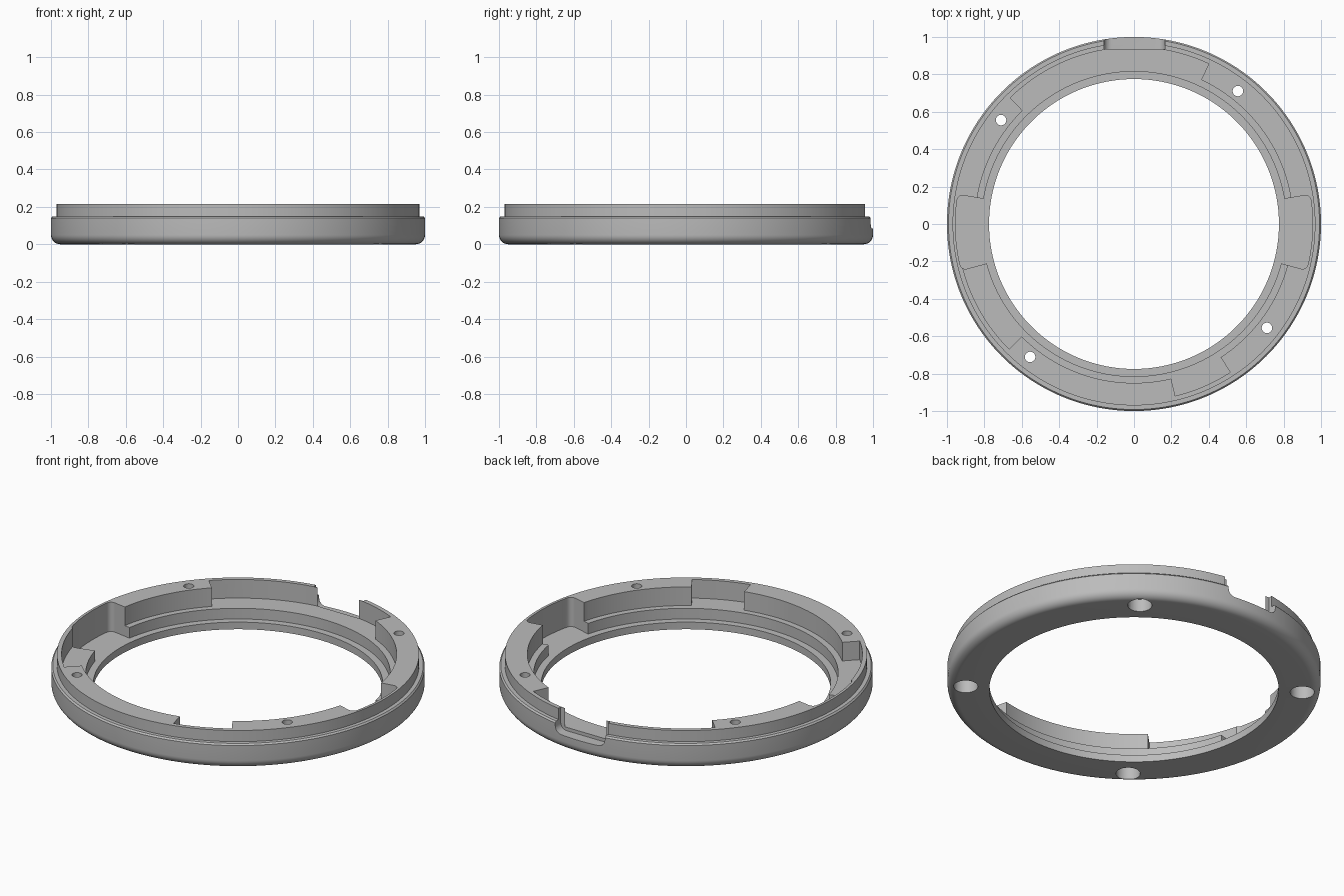
import bpy, bmesh, math
from mathutils import Vector

cube = bpy.data.objects.get("Cube")
if cube:
    bpy.data.objects.remove(cube, do_unlink=True)

TOP, LEDGE, LIP = 0.215, 0.105, 0.042   # heights of rim, ledge and inner lip
WALL = 0.945                            # inside radius of the thin outer wall

grey = bpy.data.materials.new("mid grey")
grey.use_nodes = True
grey.diffuse_color = (0.5, 0.5, 0.5, 1)
grey.node_tree.nodes["Principled BSDF"].inputs["Base Color"].default_value = (0.5, 0.5, 0.5, 1)


def make_object(name, bm):
    bmesh.ops.recalc_face_normals(bm, faces=bm.faces)
    mesh = bpy.data.meshes.new(name)
    bm.to_mesh(mesh)
    bm.free()
    mesh.materials.append(grey)
    obj = bpy.data.objects.new(name, mesh)
    bpy.context.collection.objects.link(obj)
    return obj


def revolve(name, profile, steps=192):
    """Closed ring from a closed (radius, height) profile."""
    bm = bmesh.new()
    rings = []
    for i in range(steps):
        a = math.tau * i / steps
        rings.append([bm.verts.new((r * math.cos(a), r * math.sin(a), z)) for r, z in profile])
    n = len(profile)
    for i in range(steps):
        p, q = rings[i], rings[(i + 1) % steps]
        for j in range(n):
            k = (j + 1) % n
            bm.faces.new((p[j], q[j], q[k], p[k]))
    return make_object(name, bm)


def prism(name, outline, direction, round_edges=(), radius=0.03):
    """Extrude an outline; optionally round the long edges at some outline points."""
    bm = bmesh.new()
    base = [bm.verts.new(p) for p in outline]
    shift = Vector(direction)
    tops = [bm.verts.new(Vector(p) + shift) for p in outline]
    bm.faces.new(base)
    bm.faces.new(tops[::-1])
    n = len(base)
    for i in range(n):
        k = (i + 1) % n
        bm.faces.new((base[i], tops[i], tops[k], base[k]))
    if round_edges:
        edges = [bm.edges.get((base[i], tops[i])) for i in round_edges]
        bmesh.ops.bevel(bm, geom=edges, offset=radius, segments=6, profile=0.5, affect='EDGES')
    return make_object(name, bm)


def sector(name, start, end, inner, outer, floor, rounded=False):
    """Ring-sector cutter, open upward, between two angles in degrees."""
    # few arc steps leave room for the rounded corners
    steps = max(4, round((end - start) / 2.5))
    angles = [math.radians(start + (end - start) * i / steps) for i in range(steps + 1)]
    points = [(outer * math.cos(a), outer * math.sin(a), floor) for a in angles]
    points += [(inner * math.cos(a), inner * math.sin(a), floor) for a in reversed(angles)]
    return prism(name, points, (0, 0, 0.4), (0, steps) if rounded else ())


def cylinder(name, x, y, radius, low, high):
    points = [(x + radius * math.cos(math.tau * i / 32),
               y + radius * math.sin(math.tau * i / 32), low) for i in range(32)]
    return prism(name, points, (0, 0, high - low))


# Main ring: rounded bottom edge, shouldered outside, stepped inside
fillet = [(0.95 + 0.05 * math.sin(t), 0.05 - 0.05 * math.cos(t))
          for t in (math.pi / 2 * i / 8 for i in range(9))]
profile = [(0.775, 0)] + fillet + [
    (1.0, 0.14), (0.992, 0.149), (0.97, 0.149), (0.97, TOP),
    (0.85, TOP), (0.85, LEDGE), (0.815, LEDGE), (0.815, LIP), (0.775, LIP)]
ring = revolve("ring_body", profile)

cutters = []
# Shallow gaps between the raised pads
for start, end in ((65, 134.5), (183, 225), (283.5, 303)):
    cutters.append(sector("pad_gap", start, end, 0.83, WALL, LEDGE))
# Deep rounded pockets on both sides
for start, end in ((-15, 9.5), (170.5, 195)):
    cutters.append(sector("side_pocket", start, end, 0.79, 0.955, LIP, True))
# Rounded notch through the back wall
cutters.append(prism("back_notch",
                     [(-0.16, 0.935, 0.4), (-0.16, 0.935, 0.085),
                      (0.165, 0.935, 0.085), (0.165, 0.935, 0.4)],
                     (0, 0.2, 0), (1, 2), 0.04))
# Screw holes with wide counterbores underneath
for degrees in (52, 142, 232, 322):
    x = 0.902 * math.cos(math.radians(degrees))
    y = 0.902 * math.sin(math.radians(degrees))
    cutters.append(cylinder("screw_hole", x, y, 0.028, -0.1, 0.4))
    cutters.append(cylinder("counterbore", x, y, 0.065, -0.1, 0.075))

bpy.ops.object.select_all(action='DESELECT')
bpy.context.view_layer.objects.active = ring
ring.select_set(True)
for cutter in cutters:
    cutter.hide_render = True
    cut = ring.modifiers.new("cut", 'BOOLEAN')
    cut.operation = 'DIFFERENCE'
    cut.solver = 'EXACT'
    cut.object = cutter
    bpy.ops.object.modifier_apply(modifier=cut.name)
for cutter in cutters:
    bpy.data.objects.remove(cutter, do_unlink=True)

bpy.ops.object.shade_smooth_by_angle(angle=math.radians(25))
